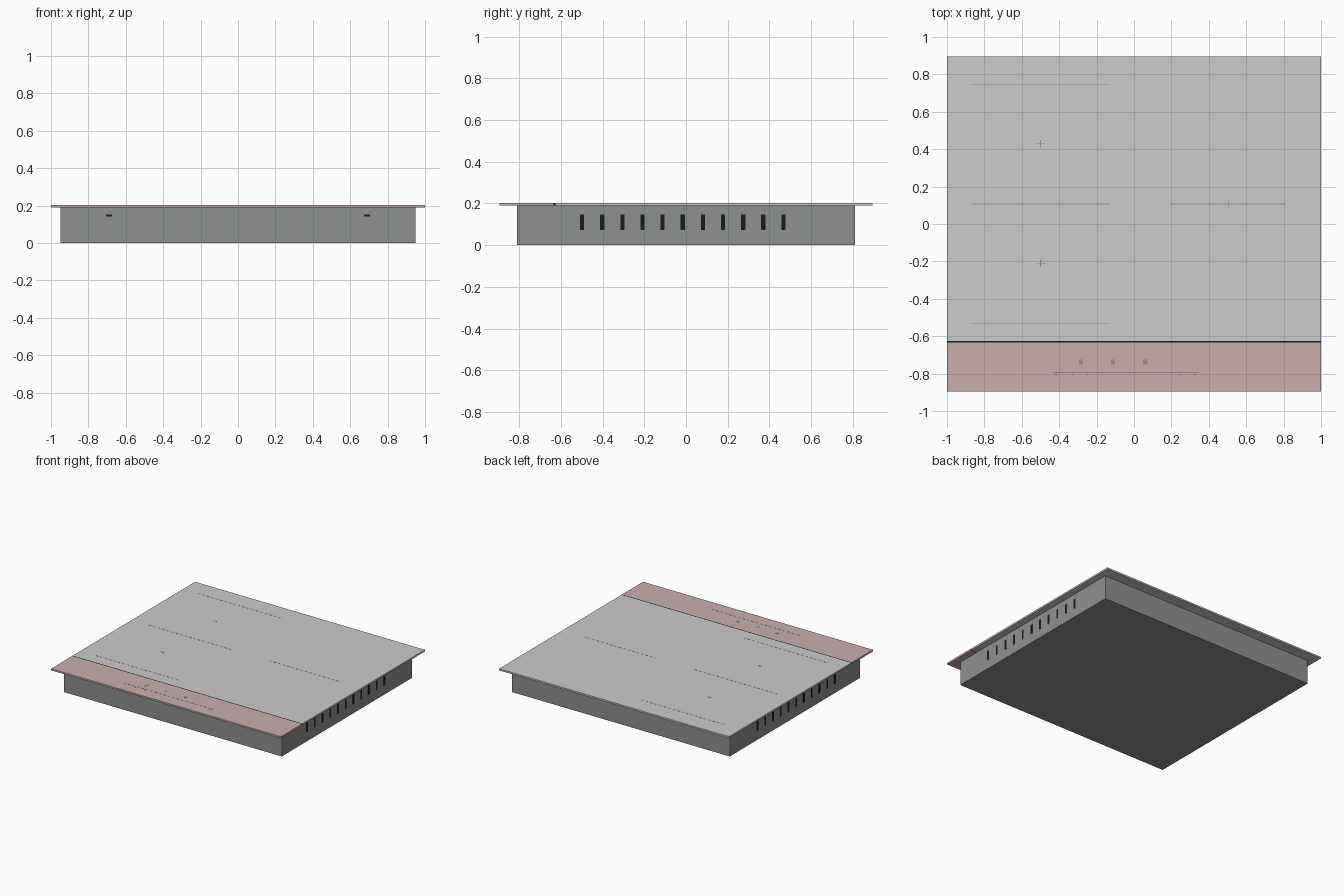
import bpy

cube = bpy.data.objects.get("Cube")
if cube:
    bpy.data.objects.remove(cube, do_unlink=True)


def material(name, rgb):
    m = bpy.data.materials.new(name)
    m.use_nodes = True
    m.diffuse_color = (*rgb, 1)
    m.node_tree.nodes["Principled BSDF"].inputs["Base Color"].default_value = (*rgb, 1)
    return m


STEEL = material("grey steel", (0.27, 0.285, 0.275))
GLASS = material("light grey glass", (0.6, 0.6, 0.6))
PINK = material("dusty pink glass", (0.6, 0.42, 0.43))
BLACK = material("black", (0.01, 0.012, 0.011))
PRINT = material("printed grey", (0.28, 0.28, 0.28))


def box(name, x, y, z, mat):
    """Box spanning the given (low, high) ranges."""
    spans = (x, y, z)
    bpy.ops.mesh.primitive_cube_add(size=1, location=[(a + b) / 2 for a, b in spans])
    ob = bpy.context.object
    ob.name = name
    ob.scale = [b - a for a, b in spans]
    bpy.ops.object.transform_apply(location=False, rotation=False, scale=True)
    ob.data.materials.append(mat)
    return ob


BODY_X, BODY_Y = 0.948, 0.81
GLASS_Y, SEAM = 0.895, -0.63
UNDER, TOP = 0.189, 0.202


def mark(name, x, y, w, d):
    """Thin print on the glass, centred on x, y."""
    box(name, (x - w / 2, x + w / 2), (y - d / 2, y + d / 2), (TOP - 0.001, TOP + 0.0006), PRINT)


# Housing and the two glass panels with a dark seam
box("housing", (-BODY_X, BODY_X), (-BODY_Y, BODY_Y), (0, UNDER), STEEL)
box("cooking_glass", (-1, 1), (SEAM + 0.004, GLASS_Y), (UNDER, TOP), GLASS)
box("control_glass", (-1, 1), (-GLASS_Y, SEAM - 0.004), (UNDER, TOP), PINK)
box("panel_seam", (-1, 1), (SEAM - 0.004, SEAM + 0.004), (UNDER, TOP), BLACK)

# Side vents and front slots
for side, s in (("left", 1), ("right", -1)):
    xs = sorted((s * (BODY_X - 0.004), s * (BODY_X + 0.001)))
    for i in range(11):
        y = -0.498 + i * 0.0965
        box(f"{side}_vent_{i + 1}", xs, (y - 0.01, y + 0.01), (0.073, 0.148), BLACK)
    box(f"{side}_front_slot", (s * 0.69 - 0.016, s * 0.69 + 0.016),
        (-BODY_Y - 0.001, -BODY_Y + 0.004), (0.142, 0.152), BLACK)

# Cooking zone lines and centre crosses
LINE = 0.003
for i in range(3):
    mark(f"zone_line_{i + 1}", -0.5, 0.107 + (i - 1) * 0.638, 0.74, LINE)
mark("large_zone_line", 0.5, 0.107, 0.62, LINE)
for i, (x, y) in enumerate([(-0.5, 0.43), (-0.5, -0.21), (0.505, 0.107)]):
    mark(f"cross_bar_{i + 1}", x, y, 0.044, LINE)
    mark(f"cross_post_{i + 1}", x, y, LINE, 0.04)

# Touch controls
for i in range(3):
    mark(f"touch_key_{i + 1}", -0.283 + i * 0.1715, -0.738, 0.022, 0.026)
mark("slider_line", -0.043, -0.794, 0.78, LINE)
for i, x in enumerate([-0.417, -0.33, -0.25, 0.245, 0.326]):
    mark(f"slider_tick_{i + 1}", x, -0.805, LINE, 0.016)
